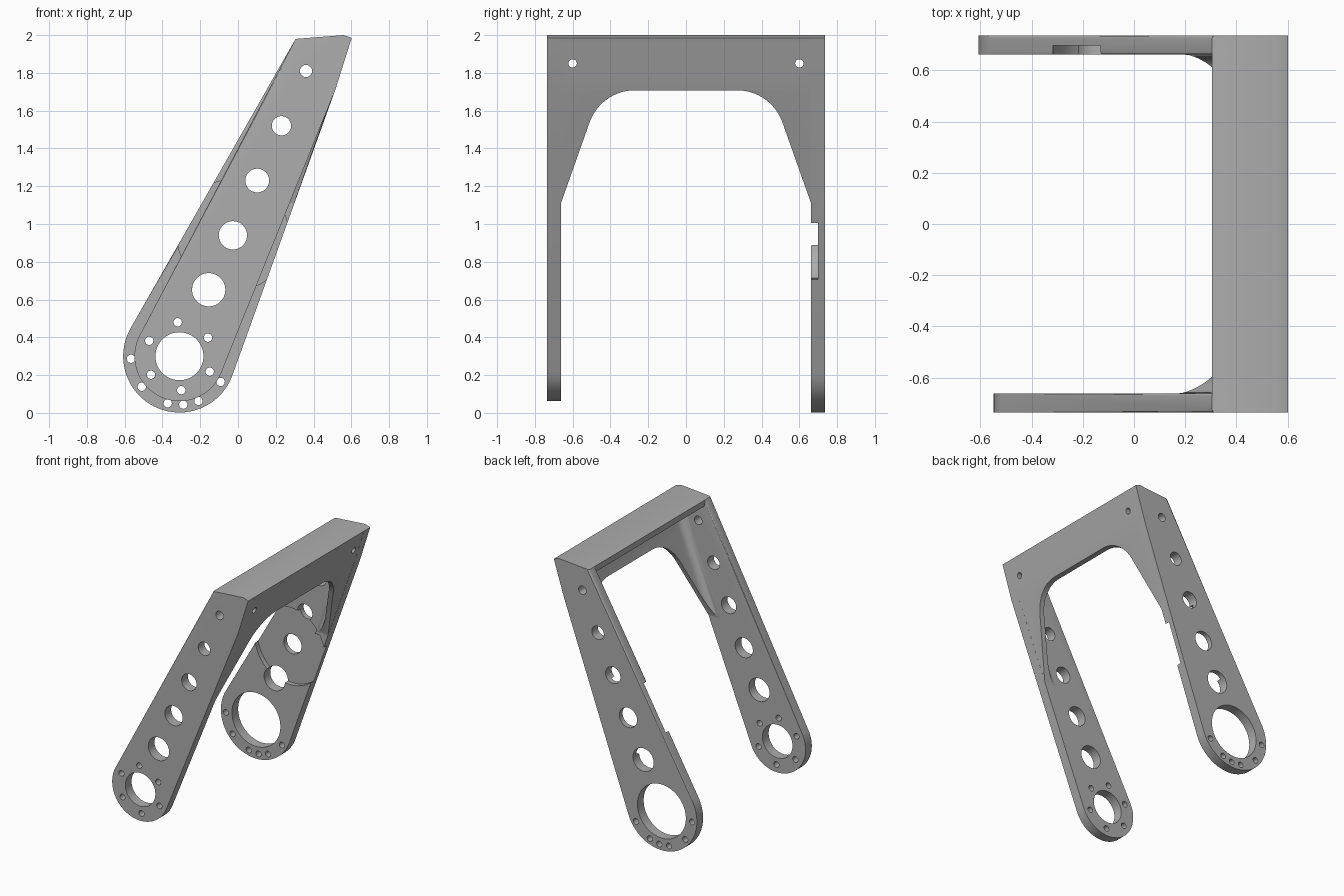
import bpy, bmesh, math

if "Cube" in bpy.data.objects:
    bpy.data.objects.remove(bpy.data.objects["Cube"])

C = (-0.31, 0.30)                       # centre of the rounded arm ends
APEX, KINK, TIP, RIDGE = (0.305, 1.98), (0.515, 1.71), (0.602, 1.985), (0.56, 2.0)
Y_OUT, Y_IN = 0.737, 0.662

grey = bpy.data.materials.new("plain grey")
grey.diffuse_color = (0.42, 0.42, 0.42, 1)
grey.use_nodes = True
grey.node_tree.nodes["Principled BSDF"].inputs["Base Color"].default_value = grey.diffuse_color


def make(name, bm):
    bmesh.ops.recalc_face_normals(bm, faces=bm.faces)
    me = bpy.data.meshes.new(name)
    bm.to_mesh(me)
    bm.free()
    ob = bpy.data.objects.new(name, me)
    bpy.context.collection.objects.link(ob)
    me.materials.append(grey)
    return ob


def add_prism(bm, pts, lo, hi, axis='Y'):
    co = (lambda p, d: (p[0], d, p[1])) if axis == 'Y' else (lambda p, d: (d, p[0], p[1]))
    a = [bm.verts.new(co(p, lo)) for p in pts]
    b = [bm.verts.new(co(p, hi)) for p in pts]
    bm.faces.new(a)
    bm.faces.new(b[::-1])
    for i in range(len(a)):
        j = (i + 1) % len(a)
        bm.faces.new((a[i], b[i], b[j], a[j]))


def circle(c, r, a0=0, a1=360, n=48):
    full = a1 - a0 == 360
    angs = [math.radians(a0 + (a1 - a0) * i / (n if full else n - 1)) for i in range(n)]
    return [(c[0] + r * math.cos(a), c[1] + r * math.sin(a)) for a in angs]


def cut(ob, shapes, lo, hi, axis='Y'):
    bm = bmesh.new()
    for s in shapes:
        add_prism(bm, s, lo, hi, axis)
    tool = make("cutter", bm)
    tool.hide_render = True
    m = ob.modifiers.new("cut", 'BOOLEAN')
    m.operation, m.solver, m.object = 'DIFFERENCE', 'EXACT', tool
    bpy.context.view_layer.objects.active = ob
    bpy.ops.object.modifier_apply(modifier=m.name)
    bpy.data.objects.remove(tool)


def tangent(p, r, side):
    """Angle of the normal where the line from p touches the end circle."""
    dx, dz = p[0] - C[0], p[1] - C[1]
    a = math.atan2(dz, dx) - side * math.asin(r / math.hypot(dx, dz))
    return math.degrees(a + side * math.pi / 2)


def arm(name, r, lo, hi, holes):
    arc = circle(C, r, tangent(APEX, r, 1), tangent(KINK, r, -1) + 360, 48)
    bm = bmesh.new()
    add_prism(bm, [APEX] + arc + [KINK, TIP, RIDGE], lo, hi)
    edges = [e for e in bm.edges
             if abs(e.verts[0].co.y - e.verts[1].co.y) < 1e-5
             and min(v.co.z for v in e.verts) < 1.7]
    bmesh.ops.bevel(bm, geom=edges, offset=0.012, segments=3, profile=0.5, affect='EDGES')
    ob = make(name, bm)
    cut(ob, [circle(c, rad) for c, rad in holes], lo - 0.1, hi + 0.1)
    return ob


# Row of lightening holes shared by both arms
row = [((0.36, 1.81), 0.032), ((0.23, 1.52), 0.051), ((0.102, 1.23), 0.063),
       ((-0.027, 0.94), 0.075), ((-0.155, 0.652), 0.088)]


def ring(rad, angles):
    return [(circle(C, rad, a, a + 1, 2)[0], 0.022) for a in angles]


# Narrow front arm with six bolt holes
front = arm("front_arm", 0.238, -Y_OUT, -Y_IN,
            row + [(C, 0.127)] + ring(0.18, [33 + 60 * k for k in range(6)]))

# Wide back arm with large bore, lower bolt holes and a round recess inside
back = arm("back_arm", 0.298, Y_IN, Y_OUT,
           row + [(C, 0.205)] + ring(0.257, [183, 219, 256, 274.5, 293, 328]))
cut(back, [circle((-0.027, 0.94), 0.295, n=96)], Y_IN - 0.1, Y_IN + 0.036)


# Side panel following both arm edges, with filleted inner corners
def edge_x(z, r):
    if z >= KINK[1]:
        return KINK[0] + (z - KINK[1]) * (TIP[0] - KINK[0]) / (TIP[1] - KINK[1])
    a = math.radians(tangent(KINK, r, -1))
    return KINK[0] - (KINK[1] - z) * -math.tan(a)


def section(z):
    f, b = edge_x(z, 0.238) - 0.0005, edge_x(z, 0.298) - 0.0005
    t, q, ym = 0.042, 0.06, Y_IN + 0.03
    half = [(ym, 0), (ym, t + q), (Y_IN, t + q)]
    half += [(Y_IN - q + q * math.cos(a), t + q - q * math.sin(a))
             for a in [math.radians(15 * k) for k in range(1, 7)]]
    return [(b - d, y, z) for y, d in half] + [(f - d, -y, z) for y, d in half[::-1]]


bm = bmesh.new()
loops = [[bm.verts.new(p) for p in section(z)] for z in (1.09, KINK[1], 1.965)]
for a, b in zip(loops, loops[1:]):
    for i in range(len(a)):
        j = (i + 1) % len(a)
        bm.faces.new((a[i], a[j], b[j], b[i]))
bm.faces.new(loops[0])
bm.faces.new(loops[-1][::-1])
panel = make("bridge_panel", bm)

# Arch opening and two bolt holes through the panel
right = [(Y_IN, 0.9), (Y_IN, 1.11)] + circle((0.27, 1.453), 0.255, 20, 90, 16)
cut(panel, [right + [(-y, z) for y, z in right[::-1]]], -0.5, 1.2, 'X')
cut(panel, [circle((s * 0.6, 1.85), 0.022, n=24) for s in (-1, 1)], 0.2, 1.2, 'X')

# Top plate joining the arms
bm = bmesh.new()
add_prism(bm, [APEX, RIDGE, TIP, (0.588, 1.945), (0.305, 1.935)], -0.70, 0.70)
top = make("top_plate", bm)

for ob in (front, back, panel, top):
    bpy.ops.object.select_all(action='DESELECT')
    ob.select_set(True)
    bpy.context.view_layer.objects.active = ob
    bpy.ops.object.shade_smooth_by_angle(angle=math.radians(25))
